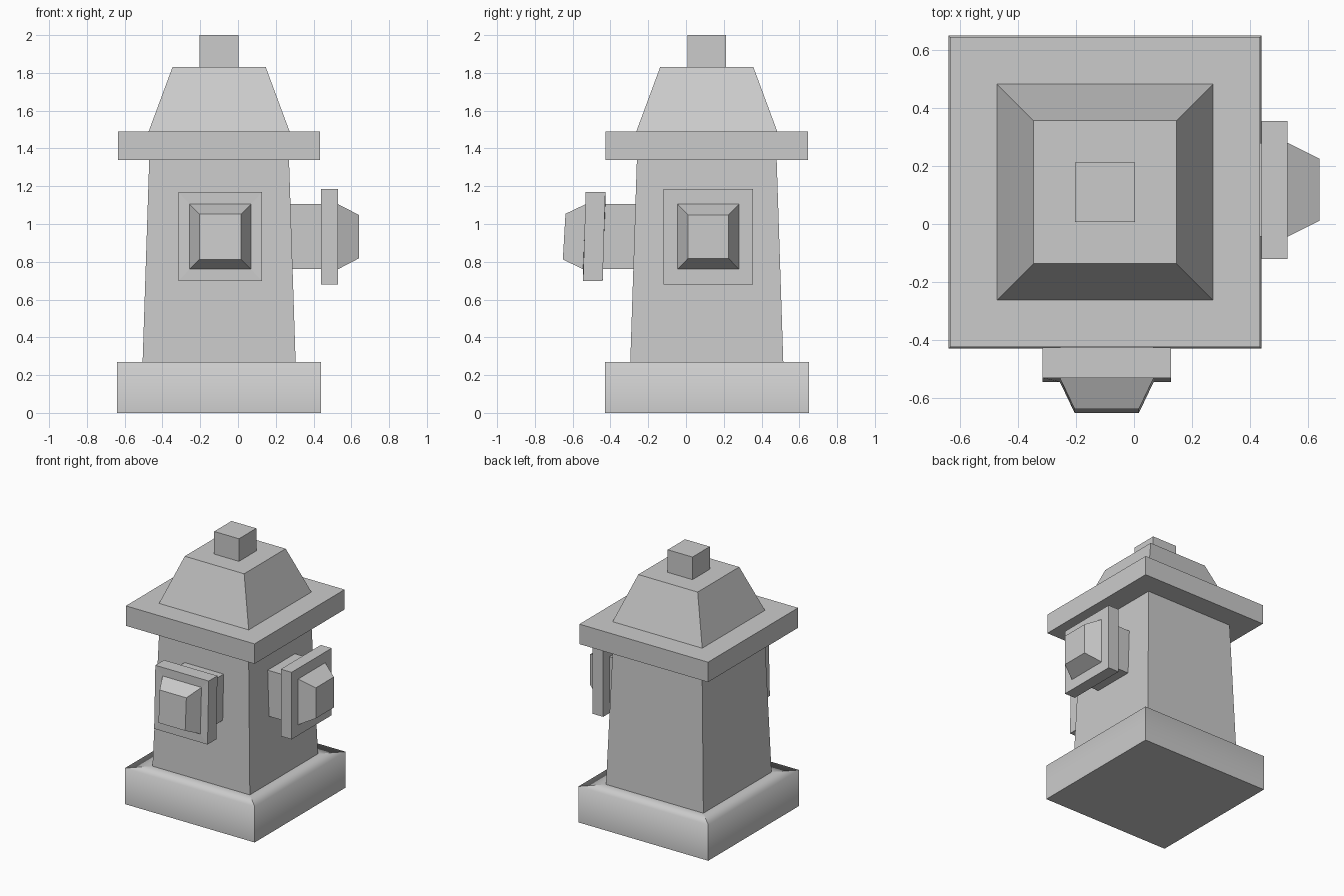
import bpy, bmesh

if "Cube" in bpy.data.objects:
    bpy.data.objects.remove(bpy.data.objects["Cube"])

CX, CY = -0.10, 0.11          # vertical axis of the hydrant

# Each frame maps (across a, across b, along d) to world space
UP = lambda a, b, d: (a, b, d)
RIGHT = lambda a, b, d: (d, a, b)
FRONT = lambda a, b, d: (a, -d, b)


def loft(name, rings, frame=UP, cap_start=False, cap_end=False, soft_ring=None):
    """Skin rectangular rings (d, a centre, b centre, half a, half b, tilt)."""
    bm = bmesh.new()
    loops = []
    for d, ca, cb, ha, hb, tilt in rings:
        loops.append([bm.verts.new(frame(ca + sa * ha, cb + sb * hb, d - sb * tilt))
                      for sa, sb in ((-1, -1), (1, -1), (1, 1), (-1, 1))])
    for lo, hi in zip(loops, loops[1:]):
        for i in range(4):
            j = (i + 1) % 4
            bm.faces.new((lo[i], lo[j], hi[j], hi[i]))
    if cap_start:
        bm.faces.new(loops[0][::-1])
    if cap_end:
        bm.faces.new(loops[-1])
    # soft shading only across the chosen rim, every other edge stays sharp
    if soft_ring is not None:
        rim = set(loops[soft_ring])
        for f in bm.faces:
            f.smooth = True
        for e in bm.edges:
            e.smooth = all(v in rim for v in e.verts)
    mesh = bpy.data.meshes.new(name)
    bm.to_mesh(mesh)
    bm.free()
    ob = bpy.data.objects.new(name, mesh)
    bpy.context.collection.objects.link(ob)
    return ob


def column(name, profile, **kw):
    """Square section stacked on the vertical axis from (z, half width) pairs."""
    return loft(name, [(z, CX, CY, h, h, 0) for z, h in profile], UP, **kw)


# Main stack
column("base", [(0, 0.54), (0.27, 0.54), (0.27, 0.405)], cap_start=True, soft_ring=1)
column("barrel", [(0.27, 0.405), (1.34, 0.37)])
column("collar", [(1.34, 0.37), (1.34, 0.535), (1.49, 0.535), (1.49, 0.373)])
column("bonnet", [(1.49, 0.373), (1.83, 0.247), (1.83, 0.103)])
column("top_nut", [(1.83, 0.103), (2.0, 0.103)], cap_end=True)


def outlet(side, frame, a, b, neck, flange, tip, depths, tilts):
    """Neck, wide flange and tapered cap pointing out of the barrel."""
    d0, d1, d2, d3 = depths
    t1, t2 = tilts
    loft(side + "_outlet_neck", [(d0, a, b, *neck, 0), (d1, a, b, *neck, t1)], frame)
    loft(side + "_outlet_flange",
         [(d1, a, b, *neck, t1), (d1, a, b, *flange, t1),
          (d2, a, b, *flange, t1), (d2, a, b, *neck, t1)], frame)
    loft(side + "_outlet_cap",
         [(d2, a, b, *neck, t1), (d3, a, b, *tip, t2)], frame, cap_end=True)


# Side outlets, the front one leaning slightly
outlet("right", RIGHT, 0.118, 0.933, (0.162, 0.172), (0.238, 0.252), (0.107, 0.115),
       (0.265, 0.44, 0.53, 0.64), (0, 0))
outlet("front", FRONT, -0.094, 0.933, (0.162, 0.172), (0.222, 0.236), (0.111, 0.121),
       (0.255, 0.434, 0.538, 0.645), (0.007, 0.007))
